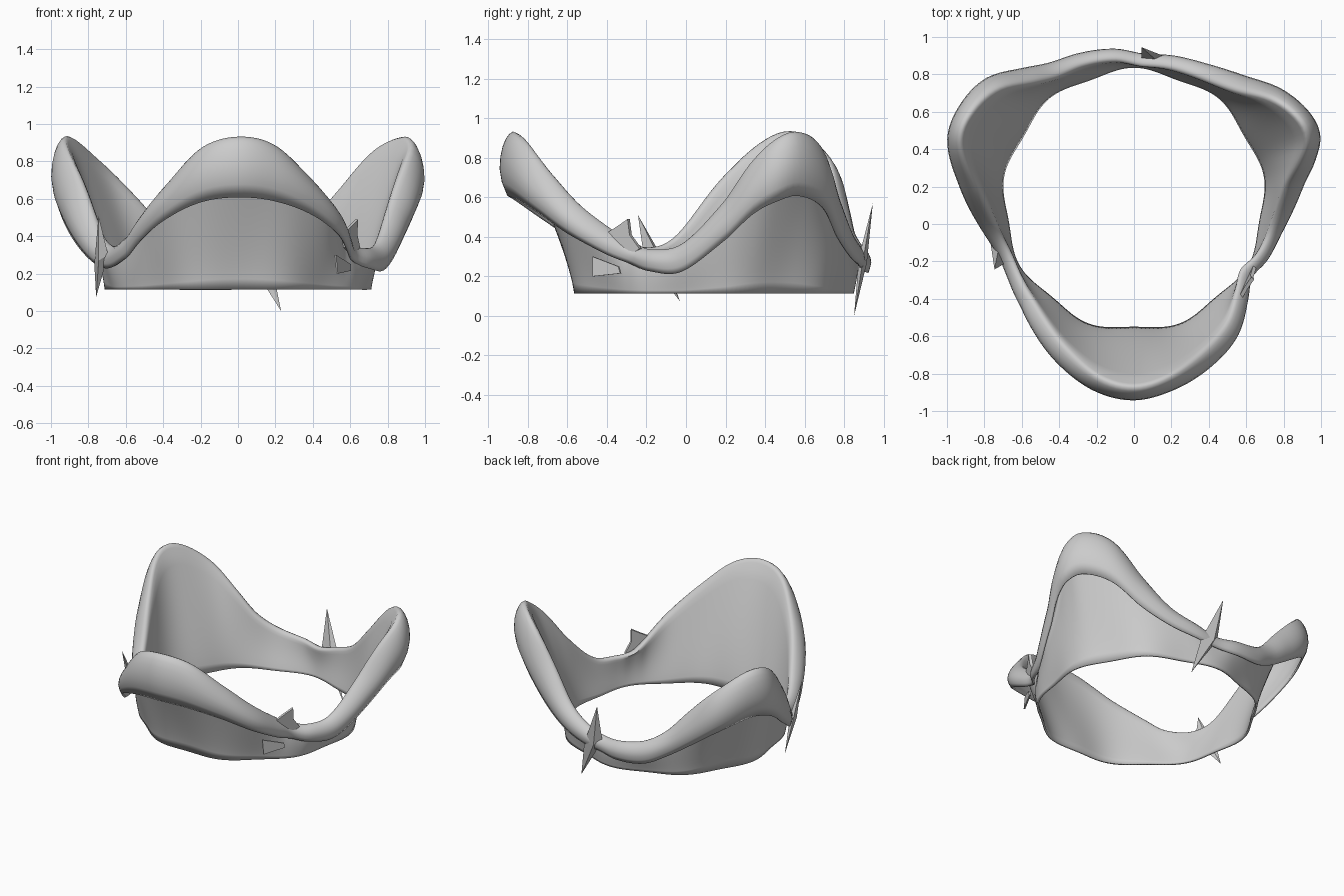
import bpy, bmesh, math
from mathutils import Matrix, Vector

if "Cube" in bpy.data.objects:
    bpy.data.objects.remove(bpy.data.objects["Cube"])

CY = 0.13                                   # centre of the three-lobed ring

grey = bpy.data.materials.new("grey")
grey.diffuse_color = (0.6, 0.6, 0.6, 1)
grey.use_nodes = True
grey.node_tree.nodes["Principled BSDF"].inputs["Base Color"].default_value = grey.diffuse_color

# direction in degrees, outer radius, rim height, lip edge height
KEYS = [(-90, 1.07, .925, .61), (-79, 1.04, .885, .59), (-66, .985, .72, .52),
        (-53, .915, .55, .41), (-41.5, .81, .42, .31), (-33.5, .755, .36, .265),
        (-24.6, .78, .33, .23), (-11, .815, .36, .225), (4.4, .905, .57, .385),
        (12.8, .995, .77, .52), (18.8, 1.05, .88, .58), (25.3, 1.05, .925, .61),
        (36, .99, .86, .55), (47.7, .89, .64, .40), (61, .825, .45, .30),
        (75.4, .795, .36, .25), (86.5, .78, .32, .23), (97, .81, .33, .22),
        (111, .835, .37, .235), (122, .86, .46, .31), (130.6, .922, .60, .40),
        (141.3, 1.025, .79, .53), (153.7, 1.06, .92, .61), (162.3, 1.045, .90, .58),
        (175.7, .933, .70, .42), (192.7, .82, .41, .27), (205, .783, .34, .23),
        (221.6, .825, .40, .28), (231, .874, .50, .36), (245.5, .967, .68, .49),
        (259, 1.045, .87, .585)]


def sample(a):
    """Smooth periodic interpolation of the key rows."""
    n = len(KEYS)

    def row(i):
        turn, j = divmod(i, n)
        return (KEYS[j][0] + 360 * turn,) + KEYS[j][1:]
    i = max(k for k in range(n) if KEYS[k][0] <= a + 1e-9)
    p0, p1, p2, p3 = (row(i + k) for k in (-1, 0, 1, 2))
    h = p2[0] - p1[0]
    t = (a - p1[0]) / h
    out = []
    for c in (1, 2, 3):
        m1 = (p2[c] - p0[c]) / (p2[0] - p0[0]) * h
        m2 = (p3[c] - p1[c]) / (p3[0] - p1[0]) * h
        out.append((2*t**3 - 3*t*t + 1) * p1[c] + (t**3 - 2*t*t + t) * m1
                   + (3*t*t - 2*t**3) * p2[c] + (t**3 - t*t) * m2)
    return out


def finish(bm, name, smooth=True):
    bmesh.ops.recalc_face_normals(bm, faces=bm.faces)
    me = bpy.data.meshes.new(name)
    bm.to_mesh(me)
    bm.free()
    me.materials.append(grey)
    ob = bpy.data.objects.new(name, me)
    bpy.context.collection.objects.link(ob)
    if smooth:
        bpy.ops.object.select_all(action='DESELECT')
        ob.select_set(True)
        bpy.context.view_layer.objects.active = ob
        bpy.ops.object.shade_smooth_by_angle(angle=math.radians(75))
    return ob


def section(deg):
    """Open (radius, height) section: flared wall, rolled rim, hanging lip."""
    R, zt, zl = sample(deg)
    R -= .004
    w = min(max((zt - .33) / .6, 0), 1)
    d, h = .05 + .018 * w + .1 * w * (1 - w), zt - zl
    rt = R - d
    r0 = .699 - .013 * math.cos(math.radians(9 * (deg + 90)))
    zb = .115
    re = max(rt - .18 * d, r0 - .01)
    pts = []
    for i in range(14):                     # flared wall
        t = i / 14
        pts.append((r0 + (re - r0) * t ** 1.35 + .012 * math.sin(math.pi * t),
                    zb + (zt - zb) * t))
    # rolled rim and lip: fractions of lip depth and height
    for u, v in [(-.14, .06), (-.03, .014), (.12, 0), (.32, .03), (.55, .1),
                 (.78, .22), (.94, .38), (1, .57)]:
        pts.append((rt + u * d, zt - v * h))
    pts += [(R - .006 - .005 * w, zt - .78 * h), (R - .014 - .025 * w, zl)]
    return pts


# Three-lobed ring with a rolled rim
bm = bmesh.new()
rings = []
STEPS = 200
for s in range(STEPS):
    deg = -90 + 360 * s / STEPS
    th = math.radians(deg)
    rings.append([bm.verts.new((r * math.cos(th), CY + r * math.sin(th), z))
                  for r, z in section(deg)])
for i, ring in enumerate(rings):
    nxt = rings[(i + 1) % STEPS]
    for j in range(len(ring) - 1):
        bm.faces.new((ring[j], nxt[j], nxt[j + 1], ring[j + 1]))
shell = finish(bm, "lobed_ring")
sol = shell.modifiers.new("thickness", 'SOLIDIFY')
sol.thickness = .014
sol.offset = 0


# Thin two-ended spikes where the lobes meet
def spike(name, turn, top_z, low_z, shift=0):
    bm = bmesh.new()
    rot = Matrix.Rotation(math.radians(turn), 4, 'Z')

    def v(x, y, z):
        return bm.verts.new(rot @ Vector((x, y - CY, z)) + Vector((shift, CY, 0)))
    top, low = v(.04, .945, top_z), v(.23, .85, low_z)
    mid = [v(.04, .885, .30), v(.09, .915, .27), v(.18, .89, .25), v(.12, .875, .30)]
    for i in range(4):
        a, b = mid[i], mid[(i + 1) % 4]
        bm.faces.new((a, b, top))
        bm.faces.new((b, a, low))
    finish(bm, name, False)


spike("back_spike", 0, .57, 0)
spike("left_spike", 120, .51, .075, -.02)


# Thorn and hooked plate at the right valley
def plate(name, outline, thick):
    bm = bmesh.new()
    off = Vector((.8, -.6, 0)) * thick / 2
    front = [bm.verts.new(Vector(p) + off) for p in outline]
    back = [bm.verts.new(Vector(p) - off) for p in outline]
    bm.faces.new(front)
    bm.faces.new(back[::-1])
    m = len(outline)
    for i in range(m):
        j = (i + 1) % m
        bm.faces.new((front[i], back[i], back[j], front[j]))
    finish(bm, name, False)


plate("right_thorn", [(.56, -.41, .41), (.60, -.34, .455), (.635, -.29, .49),
                      (.63, -.28, .41), (.645, -.23, .34), (.61, -.29, .30),
                      (.57, -.39, .34)], .02)
plate("right_hook", [(.52, -.47, .30), (.53, -.47, .20), (.60, -.33, .215),
                     (.60, -.34, .25)], .01)
